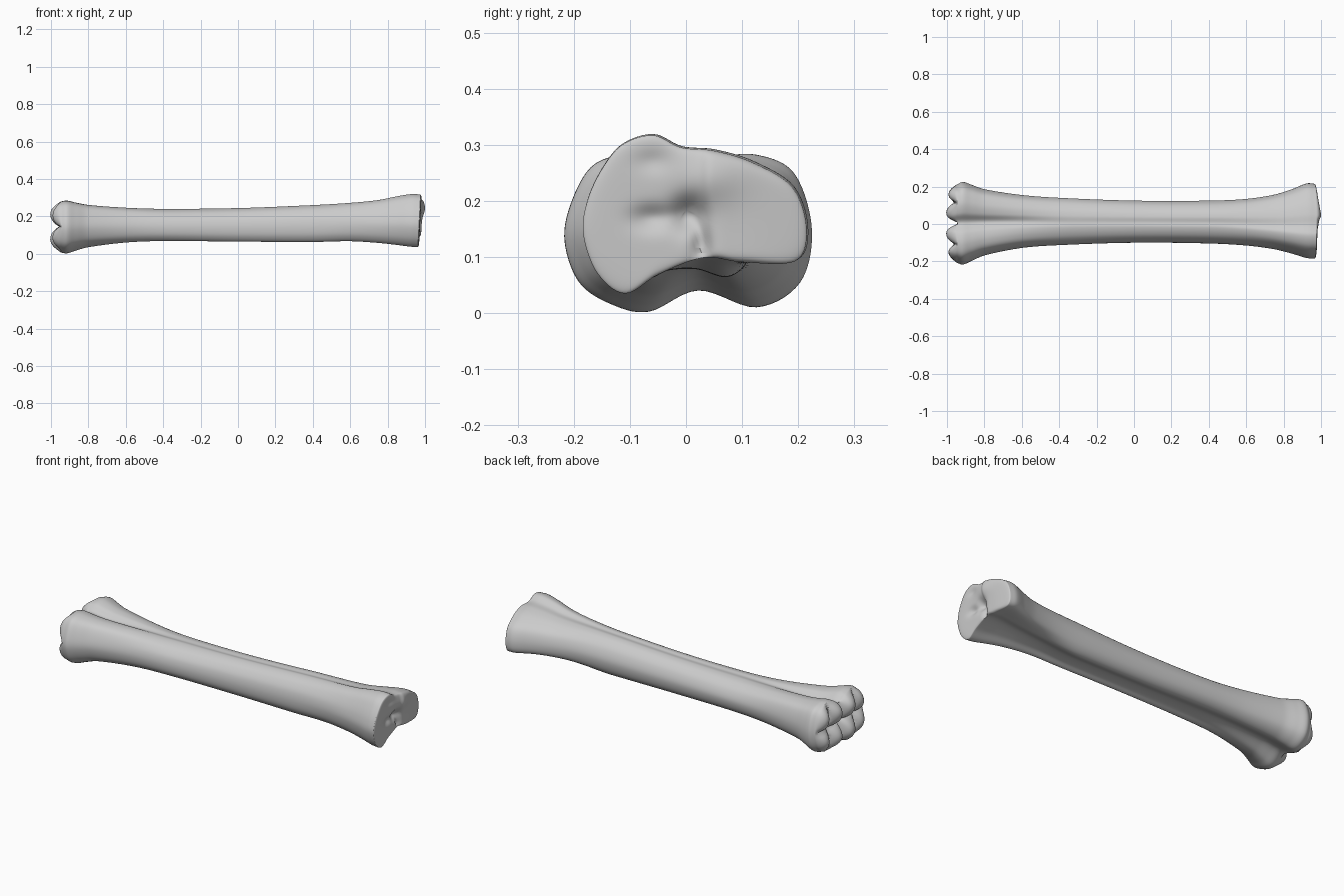
import bpy, bmesh, math

if "Cube" in bpy.data.objects:
    bpy.data.objects.remove(bpy.data.objects["Cube"])

# Cross-sections (y, z), clockwise from the -y side over the top
PROX = [(-.185, .14), (-.178, .2), (-.152, .258), (-.115, .303), (-.06, .32), (-.01, .298),
        (.05, .292), (.12, .27), (.19, .225), (.215, .15), (.195, .092), (.1, .09),
        (.03, .098), (-.05, .068), (-.11, .033), (-.16, .07)]
MID = [(-.1, .14), (-.092, .185), (-.07, .218), (-.045, .236), (-.015, .245), (.01, .242),
       (.04, .244), (.075, .232), (.108, .2), (.125, .15), (.112, .095), (.075, .067),
       (.02, .08), (-.03, .078), (-.065, .066), (-.092, .095)]
DIST = [(-.21, .13), (-.2, .19), (-.165, .25), (-.11, .27), (-.05, .264), (.005, .236),
        (.055, .264), (.12, .27), (.185, .24), (.215, .15), (.195, .065), (.12, .025),
        (.02, .052), (-.065, .018), (-.13, .03), (-.185, .065)]

# Along the length: x, y min, y max, z min, z max
STATIONS = [(-.945, -.208, .212, .006, .28), (-.915, -.217, .225, .002, .284),
            (-.87, -.198, .21, .016, .274), (-.8, -.168, .186, .035, .261),
            (-.6, -.128, .155, .06, .246), (-.4, -.113, .14, .068, .24),
            (0, -.1, .125, .065, .244), (.4, -.104, .125, .063, .26),
            (.6, -.115, .134, .067, .272), (.75, -.135, .157, .058, .287),
            (.85, -.16, .188, .047, .307), (.92, -.182, .217, .038, .319),
            (.96, -.184, .215, .035, .317)]
SIDES, RINGS, CAP = 112, 120, 30


def smooth(a, b, x):
    t = max(0, min(1, (x - a) / (b - a)))
    return t * t * (3 - 2 * t)


def normalised(pts):
    lo = [min(p[i] for p in pts) for i in (0, 1)]
    hi = [max(p[i] for p in pts) for i in (0, 1)]
    return [tuple((p[i] - lo[i]) / (hi[i] - lo[i]) for i in (0, 1)) for p in pts]


def resampled(pts):
    """Closed Catmull-Rom curve through the points."""
    n, out = len(pts), []
    for k in range(SIDES):
        i, t = divmod(k * n / SIDES, 1)
        a, b, c, d = (pts[(int(i) + j) % n] for j in (-1, 0, 1, 2))
        out.append(tuple(.5 * (2 * b[m] + (c[m] - a[m]) * t
                               + (2 * a[m] - 5 * b[m] + 4 * c[m] - d[m]) * t * t
                               + (3 * b[m] - a[m] - 3 * c[m] + d[m]) * t ** 3) for m in (0, 1)))
    return normalised(out)


def box_at(x):
    """Smooth interpolation of the station table."""
    S, n = STATIONS, len(STATIONS)
    i = max(j for j in range(n - 1) if S[j][0] <= x + 1e-9)

    def slope(j, m):
        a, b = S[max(j - 1, 0)], S[min(j + 1, n - 1)]
        return (b[m] - a[m]) / (b[0] - a[0])
    h = S[i + 1][0] - S[i][0]
    t = (x - S[i][0]) / h
    return [(2*t**3 - 3*t*t + 1) * S[i][m] + (t**3 - 2*t*t + t) * h * slope(i, m)
            + (3*t*t - 2*t**3) * S[i + 1][m] + (t**3 - t*t) * h * slope(i + 1, m)
            for m in (1, 2, 3, 4)]


prox, mid, dist = (resampled(p) for p in (PROX, MID, DIST))


def section(x):
    wp, wd = smooth(.4, .94, x), 1 - smooth(-.9, -.3, x)
    pts = normalised([tuple(p[i] * wp + d[i] * wd + m[i] * (1 - wp - wd) for i in (0, 1))
                      for p, m, d in zip(prox, mid, dist)])
    y0, y1, z0, z1 = box_at(x)
    return [(y0 + (y1 - y0) * a, z0 + (z1 - z0) * b) for a, b in pts]


def gauss(y, z, cy, cz, ry, rz):
    return math.exp(-((y - cy) / ry) ** 2 - ((z - cz) / rz) ** 2)


def slant(x, z):
    return .014 * (z - .04) / .28 * smooth(.85, .96, x)


def knobs(y, z, s):
    """Distal end: four by two rounded knobs divided by grooves."""
    fy = abs(math.sin(math.pi * (y - .004) / .112))
    fz = abs(math.sin(math.pi * (z - .145) / .14))
    middle = .02 * math.exp(-((y - .004) / .022) ** 2)
    edge = math.sqrt(max(0, 1 - s ** 5))
    return -.945 - edge * (.06 * (fy * fz) ** .55 - middle)


def joint_face(y, z, s):
    """Proximal face: shallow plateau with a hooked pit and a small ridge."""
    edge = math.sqrt(max(0, 1 - s ** 14))
    relief = (.014 * gauss(y, z, .04, .24, .06, .045) - .03 * gauss(y, z, .005, .175, .03, .03)
              - .016 * gauss(y, z, -.06, .17, .035, .022) - .018 * gauss(y, z, .03, .12, .016, .035)
              + .008 * smooth(.02, .045, y) * smooth(.23, .1, y) - .006 * gauss(y, z, -.06, .27, .03, .02))
    return .96 + slant(.96, z) + edge * (.008 + relief)


bm = bmesh.new()
rings = []


def add_ring(coords):
    rings.append([bm.verts.new(c) for c in coords])


def cap_ring(outline, centre, s, face):
    pts = [(centre[0] + (y - centre[0]) * s, centre[1] + (z - centre[1]) * s) for y, z in outline]
    add_ring([(face(y, z, s), y, z) for y, z in pts])


# Distal cap, shaft walls, proximal cap as one continuous skin
x0, x1 = STATIONS[0][0], STATIONS[-1][0]
c0, c1 = (.004, .145), (.0, .185)
for k in range(1, CAP):
    cap_ring(section(x0), c0, math.sin(k / CAP * math.pi / 2), knobs)
for k in range(RINGS + 1):
    t = k / RINGS
    t = .5 * t + .5 * (.5 - .5 * math.cos(math.pi * t))
    x = x0 + (x1 - x0) * t
    add_ring([(x + slant(x, z), y, z) for y, z in section(x)])
for k in range(CAP - 1, 0, -1):
    cap_ring(section(x1), c1, math.sin(k / CAP * math.pi / 2), joint_face)

for a, b in zip(rings, rings[1:]):
    for i in range(SIDES):
        j = (i + 1) % SIDES
        bm.faces.new((a[i], a[j], b[j], b[i]))
for ring, c, face in ((rings[0], c0, knobs), (rings[-1], c1, joint_face)):
    tip = bm.verts.new((face(*c, 0), *c))
    for i in range(SIDES):
        bm.faces.new((ring[i], ring[(i + 1) % SIDES], tip))
bmesh.ops.recalc_face_normals(bm, faces=bm.faces)

mesh = bpy.data.meshes.new("leg_bone")
bm.to_mesh(mesh)
bm.free()
bone = bpy.data.objects.new("leg_bone", mesh)
bpy.context.collection.objects.link(bone)
bpy.context.view_layer.objects.active = bone
bone.select_set(True)
bpy.ops.object.shade_smooth_by_angle(angle=math.radians(50))
